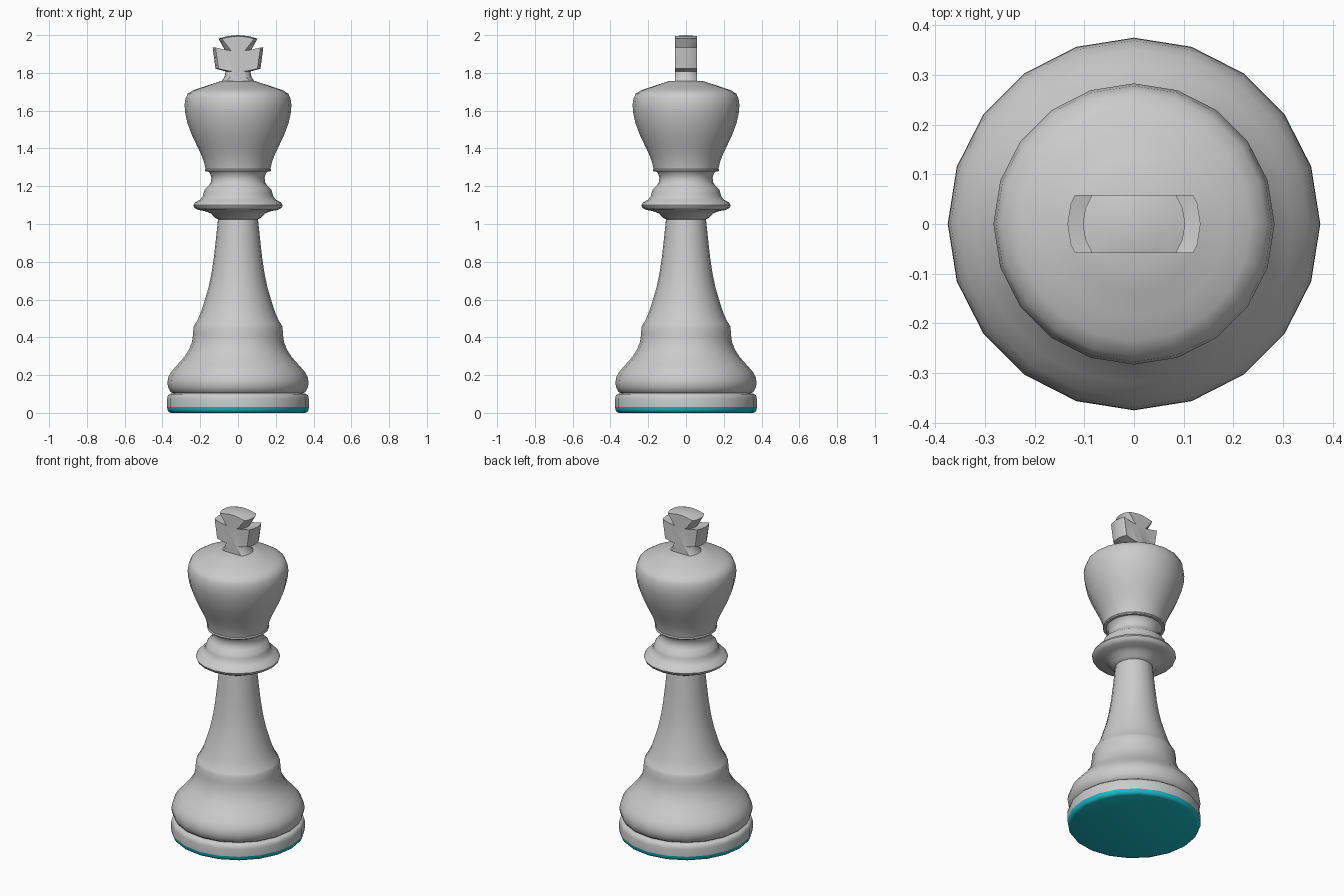
import bpy, bmesh, math

SIDES = 20


def lathe(name, profile, half_depth=None, colour=None, angle=40):
    """Revolve (radius, height) points about z; radius 0 closes an end.
    half_depth optionally slices the solid flat at y = +/- half_depth."""
    bm = bmesh.new()
    rings = []
    for r, z in profile:
        if r == 0:
            rings.append([bm.verts.new((0, 0, z))] * SIDES)
        else:
            rings.append([bm.verts.new((r * math.cos(2 * math.pi * i / SIDES),
                                        r * math.sin(2 * math.pi * i / SIDES), z))
                          for i in range(SIDES)])
    for low, high in zip(rings, rings[1:]):
        for i in range(SIDES):
            j = (i + 1) % SIDES
            corners = list(dict.fromkeys((low[i], low[j], high[j], high[i])))
            bm.faces.new(corners)
    if half_depth:
        for s in (-1, 1):
            geom = bm.verts[:] + bm.edges[:] + bm.faces[:]
            bmesh.ops.bisect_plane(bm, geom=geom, plane_co=(0, s * half_depth, 0),
                                   plane_no=(0, s, 0), clear_outer=True)
            rim = [e for e in bm.edges if e.is_boundary]
            bmesh.ops.holes_fill(bm, edges=rim, sides=0)
        bmesh.ops.recalc_face_normals(bm, faces=bm.faces[:])
    mesh = bpy.data.meshes.new(name)
    bm.to_mesh(mesh)
    bm.free()
    obj = bpy.data.objects.new(name, mesh)
    bpy.context.collection.objects.link(obj)
    if colour:
        mat = bpy.data.materials.new(name + "_colour")
        mat.diffuse_color = colour
        mesh.materials.append(mat)
    bpy.ops.object.select_all(action='DESELECT')
    obj.select_set(True)
    bpy.context.view_layer.objects.active = obj
    bpy.ops.object.shade_smooth_by_angle(angle=math.radians(angle))
    return obj


# Felt under the base
lathe("felt_pad", [(0, 0), (0.355, 0), (0.367, 0.005), (0.373, 0.015), (0.375, 0.03)],
      colour=(0.01, 0.5, 0.58, 1))

# Base disc up to the groove
lathe("base_disc", [(0.375, 0.03), (0.375, 0.075), (0.371, 0.092), (0.362, 0.1),
                    (0.345, 0.104)])

# Bulging foot with its shoulder
lathe("foot", [(0.345, 0.104), (0.358, 0.112), (0.37, 0.135), (0.374, 0.16),
               (0.369, 0.19), (0.352, 0.22), (0.32, 0.256), (0.285, 0.295),
               (0.259, 0.335), (0.244, 0.375), (0.238, 0.415), (0.236, 0.455),
               (0.23, 0.467)])

# Tapering stem
lathe("stem", [(0.23, 0.467), (0.217, 0.487), (0.199, 0.525), (0.178, 0.59),
               (0.157, 0.66), (0.141, 0.735), (0.128, 0.82), (0.118, 0.91),
               (0.106, 1.025)])

# Collar and neck
lathe("collar", [(0.106, 1.025), (0.125, 1.035), (0.143, 1.056), (0.175, 1.068),
                 (0.212, 1.075), (0.231, 1.086), (0.237, 1.1), (0.228, 1.114),
                 (0.202, 1.128), (0.187, 1.145), (0.182, 1.165), (0.175, 1.185),
                 (0.155, 1.203), (0.143, 1.222), (0.141, 1.245), (0.148, 1.268),
                 (0.158, 1.279)])

# Thin ring below the head
lathe("neck_ring", [(0.158, 1.279), (0.173, 1.279), (0.176, 1.285), (0.172, 1.292)])

# Head with a small flat on top
lathe("head", [(0.172, 1.292), (0.179, 1.325), (0.196, 1.37), (0.22, 1.42),
               (0.246, 1.475), (0.268, 1.535), (0.28, 1.59), (0.283, 1.63),
               (0.278, 1.665), (0.266, 1.69), (0.235, 1.709), (0.185, 1.726),
               (0.135, 1.742), (0.09, 1.757), (0, 1.757)])

# Finial: a turned shape sliced front and back into a cross
lathe("cross", [(0, 1.757), (0.086, 1.757), (0.072, 1.778), (0.066, 1.808),
                (0.119, 1.822), (0.134, 1.934), (0.068, 1.918), (0.103, 1.981),
                (0.056, 1.995), (0, 2.0)], half_depth=0.058, angle=30)
